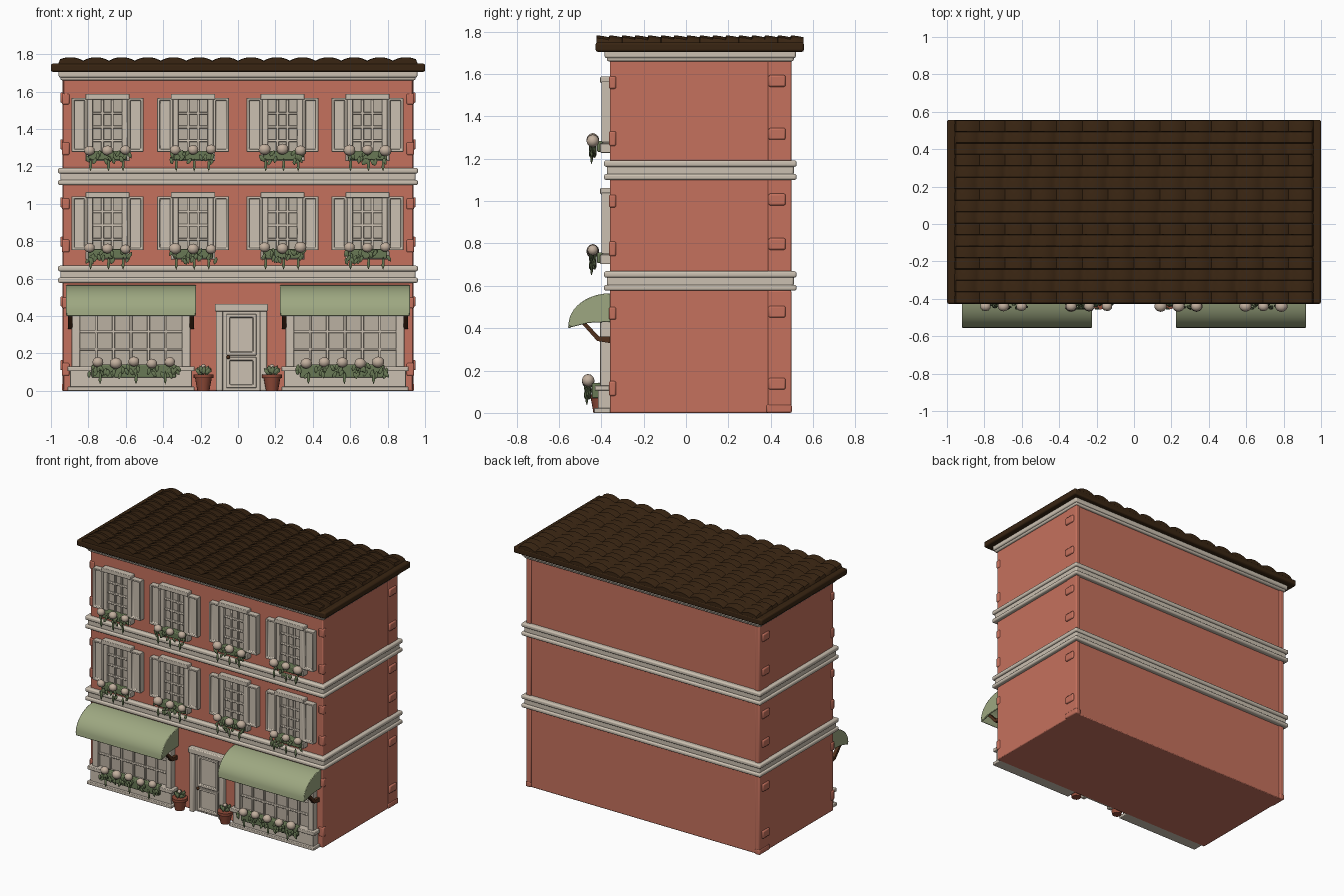
import bpy, bmesh, math, random
from mathutils import Matrix, Vector

if "Cube" in bpy.data.objects:
    bpy.data.objects.remove(bpy.data.objects["Cube"])
random.seed(4)

def mat(name, r, g, b):
    m = bpy.data.materials.new(name)
    m.diffuse_color = (r, g, b, 1)
    m.use_nodes = True
    m.node_tree.nodes["Principled BSDF"].inputs["Base Color"].default_value = m.diffuse_color
    return m

CORAL = mat("coral plaster", 0.56, 0.165, 0.11)
CREAM = mat("cream paint", 0.60, 0.53, 0.44)
PANE = mat("pale panes", 0.50, 0.44, 0.36)
ROOF = mat("dark brown tile", 0.040, 0.018, 0.006)
GREEN = mat("sage canvas", 0.34, 0.39, 0.22)
LEAF = mat("leaf green", 0.14, 0.19, 0.09)
POT = mat("terracotta", 0.28, 0.07, 0.04)
PETAL = mat("beige petals", 0.54, 0.43, 0.34)
WOOD = mat("brown wood", 0.08, 0.03, 0.012)
WALL = -0.36          # y of the front wall

class Part:
    """Collects pieces of one material into a single named object."""
    def __init__(self, name, material, bevel=0.0, segs=2):
        self.name, self.material, self.bevel, self.segs = name, material, bevel, segs
        self.bm = bmesh.new()

    def box(self, x0, x1, y0, y1, z0, z1):
        m = Matrix.Translation(((x0+x1)/2, (y0+y1)/2, (z0+z1)/2)) @ Matrix.Diagonal((x1-x0, y1-y0, z1-z0, 1))
        return bmesh.ops.create_cube(self.bm, size=1, matrix=m)['verts']

    def panel(self, x0, x1, y0, y1, z0, z1, rim, depth):
        """Box whose front face is inset and sunk."""
        vs = self.box(x0, x1, y0, y1, z0, z1)
        f = min({f for v in vs for f in v.link_faces}, key=lambda f: f.calc_center_median().y)
        bmesh.ops.inset_region(self.bm, faces=[f], thickness=rim)
        bmesh.ops.inset_region(self.bm, faces=[f], thickness=0.006, depth=-depth)

    def ball(self, p, s, sub=2, rot=None):
        m = Matrix.Translation(p) @ (rot or Matrix()) @ Matrix.Diagonal((*s, 1))
        bmesh.ops.create_icosphere(self.bm, subdivisions=sub, radius=1, matrix=m)

    def cone(self, p, r0, r1, h):
        bmesh.ops.create_cone(self.bm, cap_ends=True, segments=16, radius1=r0, radius2=r1, depth=h,
                              matrix=Matrix.Translation((p[0], p[1], p[2]+h/2)))

    def prism(self, pts, x0, x1):
        """Side profile of (y, z) points extruded along x."""
        f = self.bm.faces.new([self.bm.verts.new((x0, y, z)) for y, z in pts])
        r = bmesh.ops.extrude_face_region(self.bm, geom=[f])
        for v in r['geom']:
            if isinstance(v, bmesh.types.BMVert):
                v.co.x = x1

    def done(self):
        bmesh.ops.recalc_face_normals(self.bm, faces=self.bm.faces[:])
        me = bpy.data.meshes.new(self.name)
        self.bm.to_mesh(me)
        self.bm.free()
        me.materials.append(self.material)
        ob = bpy.data.objects.new(self.name, me)
        bpy.context.collection.objects.link(ob)
        if self.bevel:
            b = ob.modifiers.new("bevel", 'BEVEL')
            b.width, b.segments = self.bevel, self.segs
        bpy.context.view_layer.objects.active = ob
        ob.select_set(True)
        bpy.ops.object.shade_smooth_by_angle(angle=math.radians(40))
        ob.select_set(False)

# Walls and corner blocks
walls = Part("walls", CORAL, 0.006)
walls.box(-0.935, 0.935, WALL, 0.49, 0, 1.69)
walls.done()
quoins = Part("corner_blocks", CORAL, 0.008)
for s in (-1, 1):
    def side(y0, y1, z0, z1, out):
        a, b = sorted((s*0.90, s*out))
        quoins.box(a, b, y0, y1, z0, z1)
    for lo, hi in ((0, 0.58), (0.66, 1.11), (1.18, 1.67)):
        side(0.385, 0.498, lo, hi, 0.939)
        for z in (lo + 0.11, hi - 0.13):
            side(0.39, 0.47, z, z + 0.055, 0.95)
        side(-0.364, -0.33, lo + 0.08, lo + 0.15, 0.942)
        side(-0.364, -0.33, hi - 0.14, hi - 0.08, 0.942)
    side(0.38, 0.50, 0, 0.04, 0.942)
quoins.done()

# Moulded bands between storeys and under the eaves
bands = Part("storey_bands", CREAM, 0.010, 3)
def ring(out, z0, z1):
    bands.box(-0.935-out, 0.935+out, WALL-out, 0.495+out, z0, z1)
for z in (0.577, 1.100):
    ring(0.027, z, z + 0.028)
    ring(0.014, z + 0.02, z + 0.072)
    ring(0.027, z + 0.062, z + 0.092)
ring(0.014, 1.66, 1.69)
ring(0.024, 1.675, 1.715)
bands.done()

# Roof slab and stepped wavy tiles
slab = Part("roof_slab", ROOF, 0.010)
slab.box(-1.0, 1.0, -0.427, 0.557, 1.705, 1.75)
slab.done()
tiles = Part("roof_tiles", ROOF)
nx, rows, step = 140, 16, 0.98/16
xs = [-0.965 + 1.93*i/nx for i in range(nx + 1)]
lines = [(-0.424, None)]
for r in range(rows):
    y = -0.424 + r*step
    lines += [(y + 0.001, 0.009), (y + step*0.5, 0.006), (y + step*0.97, 0.0)]
lines.append((0.555, None))
def tile_z(x, lift, r):
    if lift is None:
        return 1.738
    return 1.752 + lift + 0.022*abs(math.sin(math.pi*x/0.138 + 0.15*math.sin(r*2.1)))**0.8
grid = [[tiles.bm.verts.new((x, y, 1.738 if i in (0, nx) else tile_z(x, l, (j-1)//3)))
         for i, x in enumerate(xs)] for j, (y, l) in enumerate(lines)]
for a, b in zip(grid, grid[1:]):
    for i in range(nx):
        tiles.bm.faces.new((a[i], a[i+1], b[i+1], b[i]))
tiles.done()

# Shared parts for windows, planting and shopfronts
frames = Part("window_frames", CREAM, 0.004)
panes = Part("window_panes", PANE)
shutters = Part("shutters", CREAM, 0.003)
planters = Part("flower_boxes", LEAF, 0.006)
flowers = Part("flowers", PETAL)
leaves = Part("leaves", LEAF)

def glazing(x0, x1, z0, z1, cols, nrows, y):
    """Panes with a grid of bars."""
    panes.box(x0, x1, y + 0.012, WALL + 0.01, z0, z1)
    for i in range(1, cols):
        x = x0 + (x1-x0)*i/cols
        frames.box(x-0.007, x+0.007, y, y + 0.02, z0, z1)
    for j in range(1, nrows):
        z = z0 + (z1-z0)*j/nrows
        frames.box(x0, x1, y, y + 0.02, z-0.007, z+0.007)

def planting(cx, half, z, n, y):
    """Flower heads above a fringe of hanging leaves."""
    for i in range(n):
        x = cx + half*0.8*(2*i/(n-1) - 1)
        r = random.uniform(0.028, 0.034)
        flowers.ball((x, y - 0.012, z + random.uniform(0, 0.012)), (r, r*0.9, r*0.9))
    for i in range(int(half*140)):
        x = cx + random.uniform(-half, half)
        rot = Matrix.Rotation(random.uniform(-0.7, 0.7), 4, 'Y')
        leaves.ball((x, y + random.uniform(-0.025, 0.0), z - random.uniform(0.01, 0.065)),
                    (0.011, 0.007, 0.021), 1, rot)
    for k in (-0.75, 0.05, 0.7):          # trailing stems
        leaves.ball((cx + k*half, y - 0.018, z - 0.075), (0.009, 0.007, 0.035), 1)

# Upper windows, two storeys of four
for top in (1.588, 1.062):
    for cx in (-0.698, -0.24, 0.238, 0.692):
        lo = top - 0.345
        for s in (-1, 1):
            a, b = sorted((cx + s*0.078, cx + s*0.108))
            frames.box(a, b, -0.395, WALL + 0.01, lo, top)
            a, b = sorted((cx + s*0.108, cx + s*0.192))
            shutters.panel(a, b, -0.40, WALL + 0.01, top - 0.31, top - 0.022, 0.016, 0.014)
        frames.box(cx-0.118, cx+0.118, -0.405, WALL + 0.01, top - 0.03, top)
        frames.box(cx-0.118, cx+0.118, -0.405, WALL + 0.01, lo - 0.015, lo + 0.03)
        glazing(cx-0.08, cx+0.08, lo + 0.02, top - 0.03, 3, 4, -0.385)
        planters.box(cx-0.105, cx+0.105, -0.42, WALL, top - 0.355, top - 0.305)
        planting(cx, 0.12, top - 0.305, 3, -0.428)

# Shopfronts on both sides of the door
awnings = Part("awnings", GREEN, 0.004)
brackets = Part("awning_brackets", WOOD)
arc = [(WALL + 0.005 - 0.20*math.sin(t), 0.415 + 0.15*math.cos(t))
       for t in (math.pi/2*i/12 for i in range(13))]
inner = [(WALL + (y-WALL)*0.92, 0.415 + (z-0.415)*0.90) for y, z in arc]
lip = [(-0.557, 0.400), (-0.545, 0.400)]
for s in (-1, 1):
    cx = s*0.572
    awnings.prism(arc + lip + inner[::-1], cx-0.345, cx+0.345)
    for x in (cx-0.347, cx+0.335):
        awnings.prism(arc + [(-0.54, 0.405), (-0.46, 0.425), (WALL + 0.005, 0.43)], x, x + 0.012)
    for x in (cx-0.325, cx+0.325):
        brackets.prism([(-0.50, 0.43), (-0.475, 0.43), (-0.41, 0.36), (WALL, 0.36), (WALL, 0.33), (-0.42, 0.34)],
                       x-0.012, x+0.012)
    frames.box(cx-0.325, cx+0.325, -0.415, WALL + 0.01, 0.0, 0.13)
    frames.box(cx-0.34, cx+0.34, -0.435, WALL + 0.01, 0.0, 0.022)
    frames.box(cx-0.34, cx+0.34, -0.43, WALL + 0.01, 0.105, 0.13)
    frames.box(cx-0.31, cx+0.31, -0.40, WALL + 0.01, 0.40, 0.46)
    for x in (cx-0.295, cx+0.295):
        frames.box(x-0.022, x+0.022, -0.405, WALL + 0.01, 0.12, 0.46)
    glazing(cx-0.28, cx+0.28, 0.13, 0.41, 6, 3, -0.39)
    px = cx - s*0.015
    planters.box(px-0.225, px+0.225, -0.445, -0.40, 0.07, 0.14)
    planting(px, 0.24, 0.145, 5, -0.45)
awnings.done()
brackets.done()

# Front door with surround, panels and knob
DX = 0.018
surround = Part("door_surround", CREAM, 0.006)
for s in (-1, 1):
    a, b = sorted((DX + s*0.10, DX + s*0.136))
    surround.box(a, b, -0.395, WALL + 0.01, 0, 0.45)
surround.box(DX-0.142, DX+0.142, -0.40, WALL + 0.01, 0.425, 0.465)
surround.done()
door = Part("door", CREAM, 0.003)
door.box(DX-0.10, DX+0.10, -0.366, WALL + 0.01, 0, 0.43)
door.panel(DX-0.08, DX+0.08, -0.378, WALL, 0.19, 0.41, 0.022, 0.014)
door.panel(DX-0.08, DX+0.08, -0.378, WALL, 0.015, 0.18, 0.022, 0.014)
door.done()
knob = Part("door_knob", WOOD)
knob.ball((DX-0.07, -0.386, 0.18), (0.011, 0.012, 0.011))
knob.done()

# Potted plants beside the door
pots = Part("plant_pots", POT)
for x in (-0.185, 0.182):
    pots.cone((x, -0.405, 0), 0.032, 0.046, 0.075)
    pots.cone((x, -0.405, 0.068), 0.053, 0.053, 0.02)
    for k in range(9):
        a = k*2.4
        leaves.ball((x + 0.027*math.cos(a), -0.405 + 0.025*math.sin(a), 0.102 + 0.004*(k % 4)),
                    (0.012, 0.010, 0.024), 1, Matrix.Rotation(0.8*math.cos(a), 4, 'Y'))
    flowers.ball((x, -0.41, 0.13), (0.014, 0.014, 0.013))
for p in (frames, panes, shutters, planters, flowers, leaves, pots):
    p.done()
